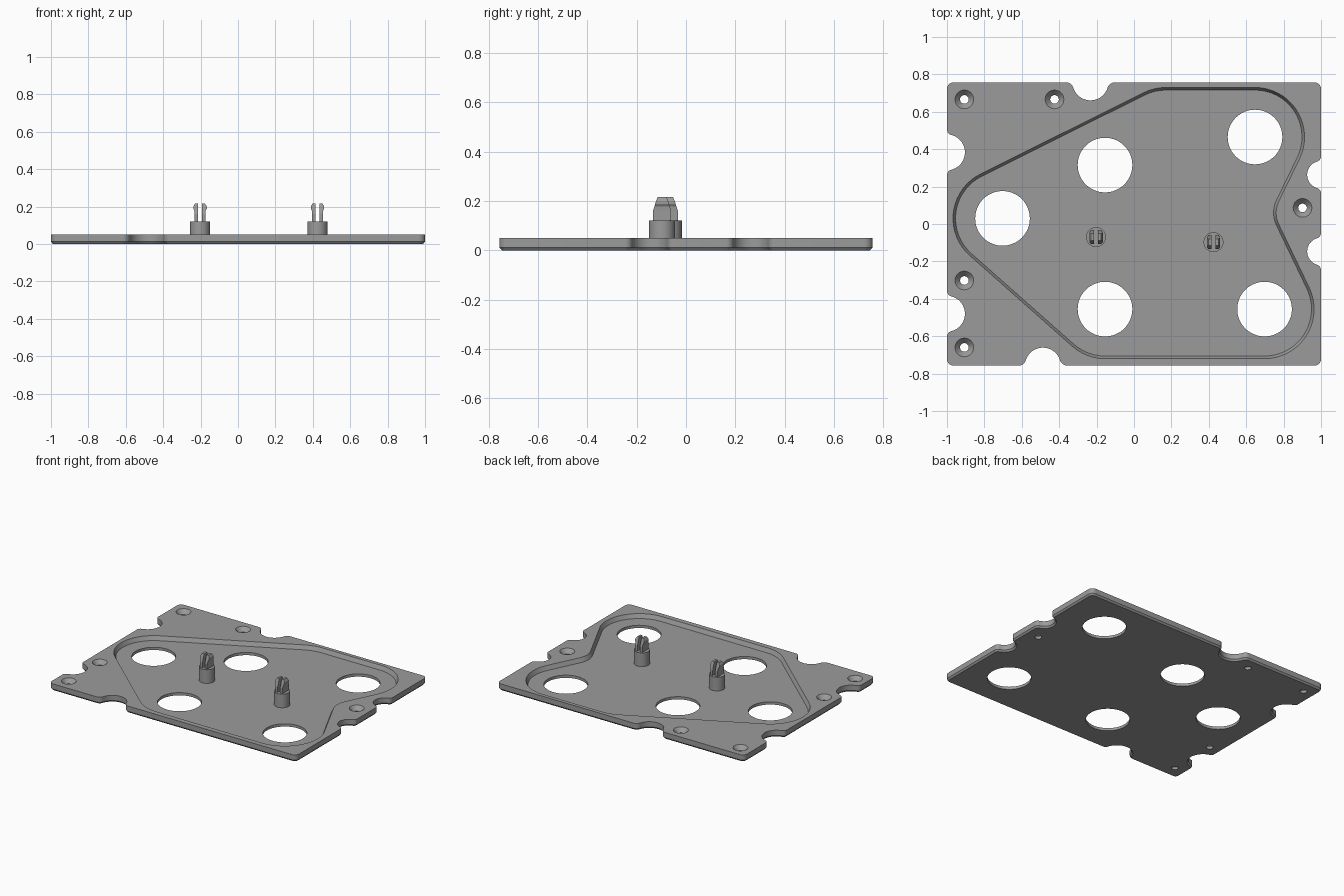
import bpy, bmesh, math
from mathutils import Vector

cube = bpy.data.objects.get("Cube")
if cube:
    bpy.data.objects.remove(cube, do_unlink=True)

grey = bpy.data.materials.new("plain_grey")
grey.use_nodes = True
grey.diffuse_color = (0.33, 0.33, 0.33, 1)
grey.node_tree.nodes["Principled BSDF"].inputs["Base Color"].default_value = grey.diffuse_color


def belt(circles, offset=0.0, step=math.radians(7)):
    """Counter-clockwise outline wrapped round circles; a negative radius bends inward."""
    count = len(circles)
    normals = []
    for i in range(count):
        x, y, r = circles[i]
        u, v, s = circles[(i + 1) % count]
        d = Vector((u - x, v - y))
        ratio = max(-1, min(1, (r - s) / d.length))
        normals.append(math.atan2(d.y, d.x) - math.acos(ratio))
    points = []
    for i, (x, y, r) in enumerate(circles):
        start = normals[i - 1]
        turn = (normals[i] - start) % math.tau
        if r < 0:
            turn -= math.tau
        parts = max(2, math.ceil(abs(turn) / step))
        for k in range(parts + 1):
            a = start + turn * k / parts
            points.append((x + (r + offset) * math.cos(a), y + (r + offset) * math.sin(a)))
    return points


def ring(x, y, r, n=48):
    return [(x + r * math.cos(math.tau * k / n), y + r * math.sin(math.tau * k / n)) for k in range(n)]


def loft(name, layers):
    """Capped solid through (outline, height) layers with equal point counts."""
    bm = bmesh.new()
    loops = [[bm.verts.new((x, y, z)) for x, y in outline] for outline, z in layers]
    bm.faces.new(loops[0][::-1])
    bm.faces.new(loops[-1])
    n = len(loops[0])
    for low, high in zip(loops, loops[1:]):
        for k in range(n):
            j = (k + 1) % n
            bm.faces.new((low[k], low[j], high[j], high[k]))
    bmesh.ops.recalc_face_normals(bm, faces=bm.faces)
    mesh = bpy.data.meshes.new(name)
    bm.to_mesh(mesh)
    bm.free()
    mesh.materials.append(grey)
    obj = bpy.data.objects.new(name, mesh)
    bpy.context.collection.objects.link(obj)
    return obj


def select(obj):
    bpy.ops.object.select_all(action='DESELECT')
    obj.select_set(True)
    bpy.context.view_layer.objects.active = obj


def smooth(obj):
    select(obj)
    bpy.ops.object.shade_smooth_by_angle(angle=math.radians(25))


def cut(target, cutter):
    cutter.hide_render = True
    mod = target.modifiers.new("cut", 'BOOLEAN')
    mod.operation = 'DIFFERENCE'
    mod.solver = 'EXACT'
    mod.object = cutter
    select(target)
    bpy.ops.object.modifier_apply(modifier=mod.name)
    bpy.data.objects.remove(cutter, do_unlink=True)


def notch(x, y, r, f, along):
    """Round edge notch with filleted lips; along is the walking direction of the edge."""
    a = Vector(along)
    inward = Vector((-a.y, a.x))
    reach = math.sqrt((r + f) ** 2 - f ** 2)
    c = Vector((x, y))
    p, q = c - a * reach + inward * f, c + a * reach + inward * f
    return [(p.x, p.y, f), (x, y, -r), (q.x, q.y, f)]


# Plate outline with rounded corners and edge notches
HX, HY, CR, TOP, FLOOR = 1.0, 0.757, 0.035, 0.05, 0.02
cx, cy = HX - CR, HY - CR
outline = [(-cx, -cy, CR)]
outline += notch(-0.487, -HY, 0.096, 0.04, (1, 0))
outline += [(cx, -cy, CR)]
outline += notch(HX, -0.147, 0.074, 0.03, (0, 1))
outline += notch(HX, 0.263, 0.074, 0.03, (0, 1))
outline += [(cx, cy, CR)]
outline += notch(-0.233, HY, 0.096, 0.04, (-1, 0))
outline += [(-cx, cy, CR)]
outline += notch(-HX, 0.383, 0.096, 0.03, (0, -1))
outline += notch(-HX, -0.48, 0.096, 0.03, (0, -1))
plate = loft("base_plate", [(belt(outline, -0.01), 0), (belt(outline), 0.012), (belt(outline), TOP)])

# Sunken pocket with sloping wall
R = 0.265
pocket = [(-0.703, 0.03, R), (-0.155, -0.455, R), (0.698, -0.455, R),
          (0.9, 0.06, -0.14), (0.647, 0.465, R), (0.17, 0.465, R)]
cut(plate, loft("pocket_cutter", [(belt(pocket, -0.014), FLOOR), (belt(pocket), TOP),
                                  (belt(pocket), TOP + 0.05)]))

# Large round openings
for x, y in [(-0.703, 0.03), (-0.155, 0.315), (0.647, 0.465), (-0.155, -0.455), (0.698, -0.455)]:
    cut(plate, loft("opening_cutter", [(ring(x, y, 0.146, 64), -0.05), (ring(x, y, 0.146, 64), 0.1)]))

# Countersunk screw holes
for x, y in [(-0.907, 0.666), (-0.425, 0.666), (-0.907, -0.302), (-0.907, -0.66), (0.901, 0.086)]:
    cut(plate, loft("screw_cutter", [(ring(x, y, 0.023, 32), -0.05), (ring(x, y, 0.023, 32), 0.02),
                                     (ring(x, y, 0.05, 32), TOP), (ring(x, y, 0.05, 32), 0.1)]))
smooth(plate)

# Snap pegs: round post with two barbed prongs; rows are height, outer x, half width
ROWS = [(0.115, 0.029, 0.037), (0.16, 0.029, 0.037), (0.178, 0.03, 0.031),
        (0.188, 0.036, 0.028), (0.2, 0.036, 0.024), (0.215, 0.027, 0.018)]
for side, x, y in [("right", -0.203, -0.07), ("left", 0.425, -0.097)]:
    smooth(loft(side + "_peg_post", [(ring(x, y, 0.053), FLOOR - 0.005), (ring(x, y, 0.053), 0.12)]))
    for s, label in [(-1, "inner" if x > 0 else "outer"), (1, "outer" if x > 0 else "inner")]:
        layers = []
        for z, out, w in ROWS:
            a, b = x + s * 0.01, x + s * out
            layers.append(([(a, y - w), (b, y - w), (b, y + w), (a, y + w)], z))
        loft(f"{side}_peg_{label}_prong", layers)
